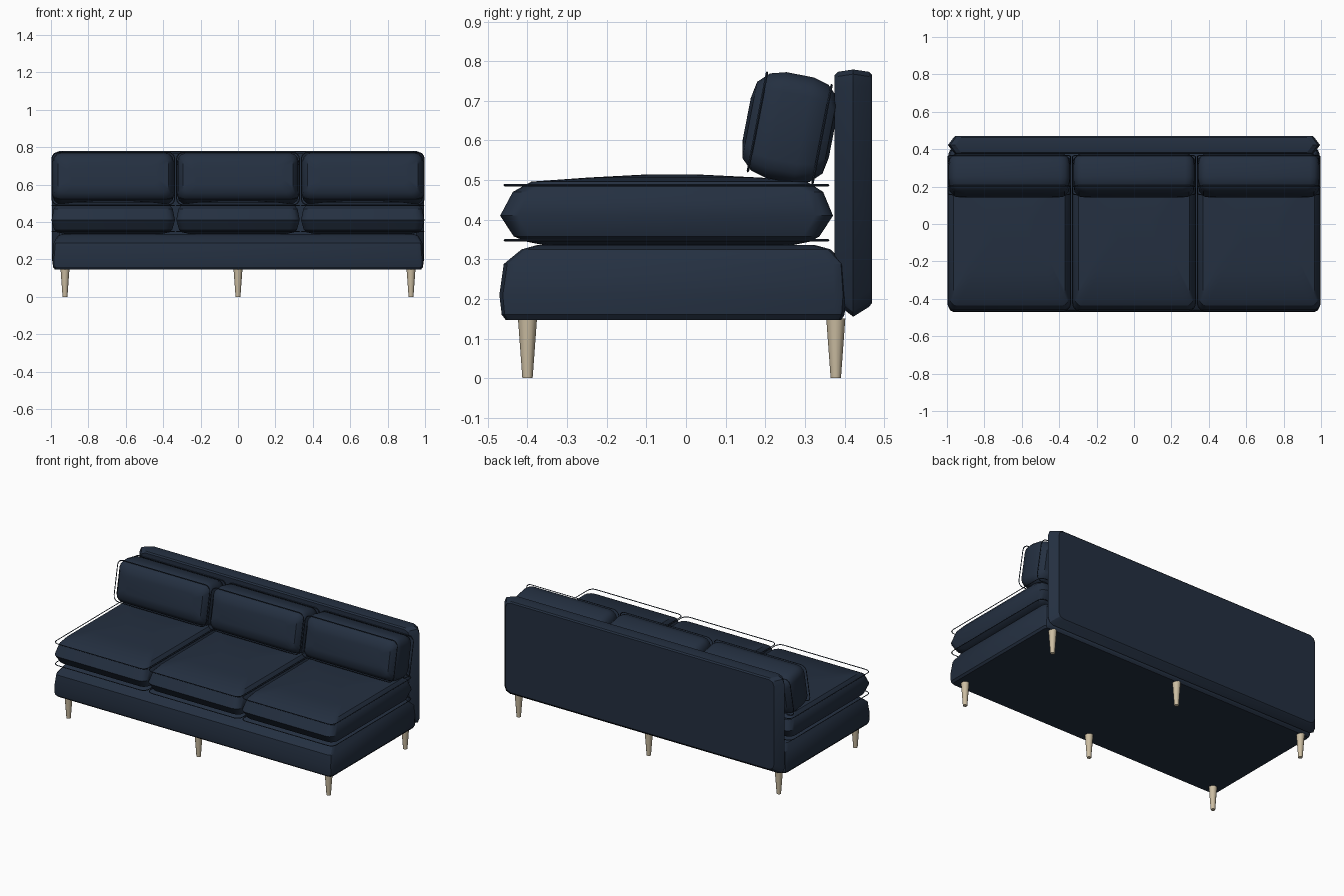
import bpy, bmesh, math
from mathutils import Matrix, Vector

if "Cube" in bpy.data.objects:
    bpy.data.objects.remove(bpy.data.objects["Cube"])


def material(name, rgb):
    m = bpy.data.materials.new(name)
    m.diffuse_color = (*rgb, 1)
    m.use_nodes = True
    m.node_tree.nodes["Principled BSDF"].inputs["Base Color"].default_value = m.diffuse_color
    return m


NAVY = material("navy fabric", (0.0175, 0.029, 0.052))
WOOD = material("pale wood", (0.60, 0.51, 0.36))


def rounded_rect(a0, a1, b0, b1, r, n):
    """Counter-clockwise outline with n segments per corner."""
    pts = []
    for k, (cx, cy) in enumerate(((a1 - r, b1 - r), (a0 + r, b1 - r),
                                  (a0 + r, b0 + r), (a1 - r, b0 + r))):
        for i in range(n + 1):
            t = (k + i / n) * math.pi / 2
            pts.append((cx + r * math.cos(t), cy + r * math.sin(t)))
    return pts


def finish(name, bm, mat, matrix, angle):
    bmesh.ops.recalc_face_normals(bm, faces=bm.faces)
    bm.transform(matrix)
    mesh = bpy.data.meshes.new(name)
    bm.to_mesh(mesh)
    bm.free()
    mesh.materials.append(mat)
    ob = bpy.data.objects.new(name, mesh)
    bpy.context.collection.objects.link(ob)
    bpy.ops.object.select_all(action='DESELECT')
    ob.select_set(True)
    bpy.context.view_layer.objects.active = ob
    bpy.ops.object.shade_smooth_by_angle(angle=math.radians(angle))
    return ob


def loft(name, rings, n=3, matrix=Matrix(), angle=25):
    """Skin rounded rectangles (level, a0, a1, b0, b1, corner radius)."""
    bm = bmesh.new()
    loops = [[bm.verts.new((a, b, h)) for a, b in rounded_rect(a0, a1, b0, b1, r, n)]
             for h, a0, a1, b0, b1, r in rings]
    for lo, hi in zip(loops, loops[1:]):
        for i in range(len(lo)):
            j = (i + 1) % len(lo)
            bm.faces.new((lo[i], lo[j], hi[j], hi[i]))
    bm.faces.new(loops[0])
    bm.faces.new(loops[-1])
    return finish(name, bm, NAVY, matrix, angle)


def piping(name, outline, level, matrix, radius=0.003):
    """Thin closed cord around a cushion edge."""
    bm = bmesh.new()
    pts = [Vector((a, b, level)) for a, b in outline]
    loops = []
    for i, p in enumerate(pts):
        along = (pts[(i + 1) % len(pts)] - pts[i - 1]).normalized()
        side = along.cross(Vector((0, 0, 1)))
        loops.append([bm.verts.new(p + radius * (math.cos(t) * side + math.sin(t) * Vector((0, 0, 1))))
                      for t in (k * math.pi / 2 for k in range(4))])
    for i in range(len(loops)):
        p, q = loops[i], loops[(i + 1) % len(loops)]
        for k in range(4):
            m = (k + 1) % 4
            bm.faces.new((p[k], p[m], q[m], q[k]))
    finish(name, bm, NAVY, matrix, 60)


# Upholstered base
loft("base", [
    (0.147, -0.98, 0.98, -0.455, 0.392, 0.02),
    (0.160, -0.99, 0.99, -0.465, 0.400, 0.025),
    (0.210, -0.992, 0.992, -0.471, 0.405, 0.03),
    (0.288, -0.985, 0.985, -0.460, 0.400, 0.03),
    (0.325, -0.965, 0.965, -0.415, 0.365, 0.03),
    (0.336, -0.94, 0.94, -0.375, 0.325, 0.03)], n=2)

# Backrest: layers stacked from rear to front
upright = Matrix.Rotation(math.pi / 2, 4, 'X')   # local (a, b, h) -> (a, -h, b)
loft("backrest", [
    (-0.470, -0.955, 0.955, 0.190, 0.765, 0.035),
    (-0.462, -0.965, 0.965, 0.180, 0.773, 0.04),
    (-0.422, -0.995, 0.995, 0.155, 0.779, 0.04),
    (-0.383, -0.965, 0.965, 0.185, 0.773, 0.04),
    (-0.375, -0.955, 0.955, 0.200, 0.765, 0.035)], n=2, matrix=upright)

# Back pillows lean towards the backrest
lean = (Matrix.Translation((0, 0.262, 0.632)) @ Matrix.Rotation(math.radians(-11), 4, 'X')
        @ upright)
pillow_half = [(0.111, 0.24, 0.055, 0.03), (0.103, 0.295, 0.098, 0.04),
               (0.075, 0.318, 0.125, 0.045), (0.035, 0.324, 0.136, 0.05)]
pillow = [(s * h, -x, x, -z, z, r)
          for s, half in ((-1, pillow_half), (1, pillow_half[::-1])) for h, x, z, r in half]

for label, x in (("left", -0.667), ("middle", 0.0), ("right", 0.667)):
    shift = Matrix.Translation((x, 0, 0))
    # Seat cushion with a crowned top
    loft(label + "_seat_cushion", [
        (0.336, -0.26, 0.26, -0.36, 0.27, 0.04),
        (0.345, -0.30, 0.30, -0.405, 0.315, 0.04),
        (0.358, -0.315, 0.315, -0.435, 0.337, 0.04),
        (0.410, -0.330, 0.330, -0.469, 0.371, 0.045),
        (0.470, -0.318, 0.318, -0.437, 0.346, 0.04),
        (0.496, -0.298, 0.298, -0.390, 0.305, 0.04),
        (0.506, -0.22, 0.22, -0.25, 0.19, 0.04),
        (0.514, -0.11, 0.11, -0.10, 0.03, 0.03)], matrix=shift, angle=30)
    for edge, z in (("lower", 0.348), ("upper", 0.487)):
        piping(f"{label}_seat_{edge}_piping",
               rounded_rect(-0.328, 0.328, -0.458, 0.359, 0.035, 4), z, shift)

    # Back pillow with cords at its front and rear edges
    loft(label + "_back_pillow", pillow, matrix=shift @ lean, angle=35)
    for edge, h in (("rear", -0.083), ("front", 0.083)):
        piping(f"{label}_pillow_{edge}_piping",
               rounded_rect(-0.328, 0.328, -0.128, 0.126, 0.035, 4), h, shift @ lean)

# Tapered legs
for row, y in (("front", -0.40), ("rear", 0.378)):
    for label, x in (("left", -0.925), ("middle", 0.0), ("right", 0.925)):
        bm = bmesh.new()
        bmesh.ops.create_cone(bm, cap_ends=True, segments=12, radius1=0.013,
                              radius2=0.024, depth=0.15)
        finish(f"{row}_{label}_leg", bm, WOOD, Matrix.Translation((x, y, 0.075)), 40)
